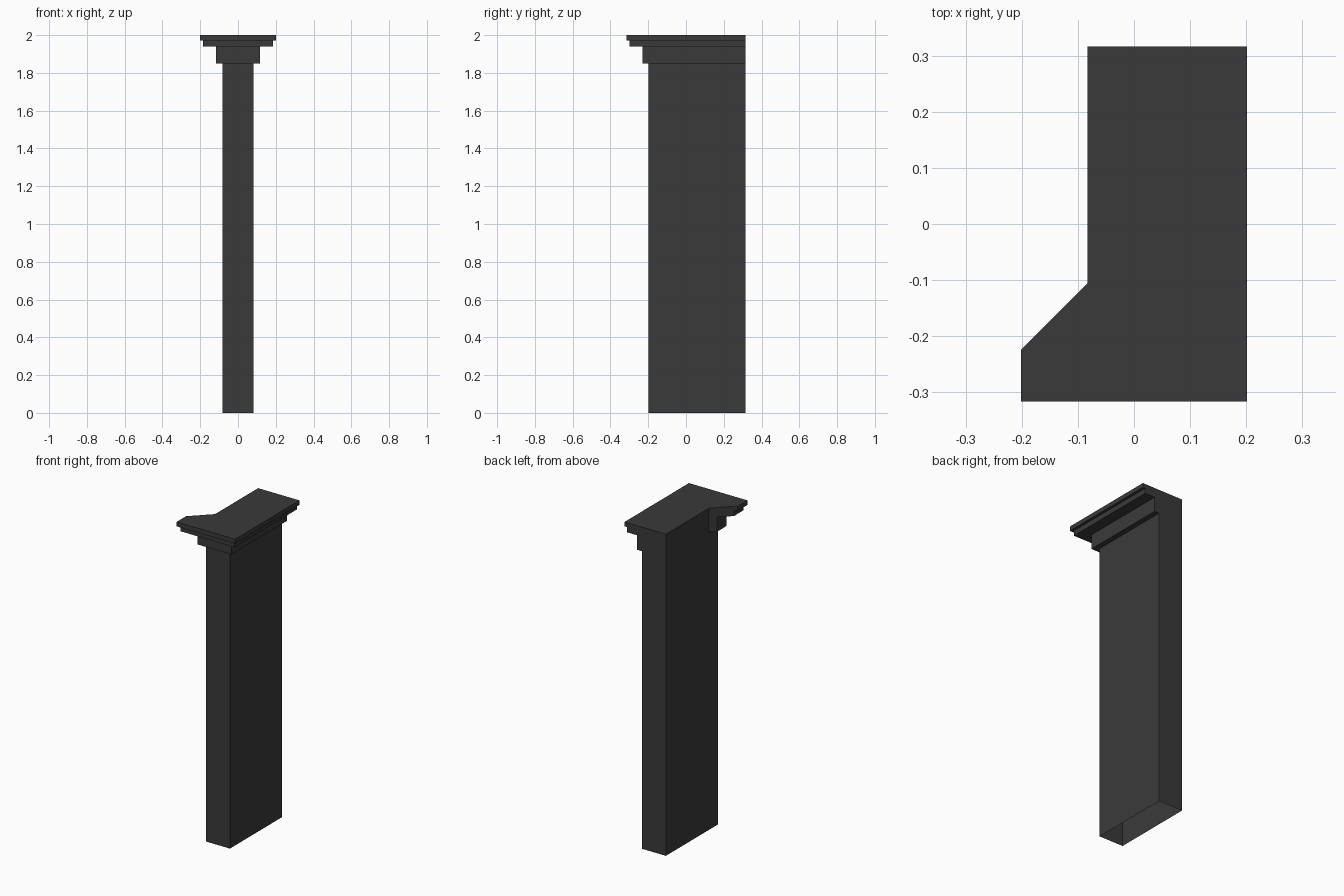
import bpy
import bmesh

cube = bpy.data.objects.get("Cube")
if cube:
    bpy.data.objects.remove(cube, do_unlink=True)

# Single dark grey finish
grey = bpy.data.materials.new("dark_grey")
colour = (0.042, 0.042, 0.042, 1)
grey.diffuse_color = colour
grey.use_nodes = True
grey.node_tree.nodes["Principled BSDF"].inputs["Base Color"].default_value = colour

HALF_WIDTH, FRONT, BACK, TOP = 0.083, -0.198, 0.316, 2.0


def finish(name, bm):
    bmesh.ops.recalc_face_normals(bm, faces=bm.faces)
    mesh = bpy.data.meshes.new(name)
    bm.to_mesh(mesh)
    bm.free()
    mesh.materials.append(grey)
    obj = bpy.data.objects.new(name, mesh)
    bpy.context.collection.objects.link(obj)
    return obj


# Shaft: tall rectangular shell, open underneath
bm = bmesh.new()
outline = [(-HALF_WIDTH, FRONT), (HALF_WIDTH, FRONT), (HALF_WIDTH, BACK), (-HALF_WIDTH, BACK)]
base = bm.faces.new([bm.verts.new((x, y, TOP)) for x, y in outline])
walls = bmesh.ops.extrude_face_region(bm, geom=[base], use_keep_orig=True)
lower = [v for v in walls["geom"] if isinstance(v, bmesh.types.BMVert)]
for v in lower:
    v.co.z = 0
bmesh.ops.delete(bm, geom=[f for f in bm.faces if all(v.co.z == 0 for v in f.verts)],
                 context="FACES_ONLY")
finish("pilaster_shaft", bm)

# Capital moulding: stepped (overhang, height) profile swept round three sides
profile = [(0, 1.85), (0.033, 1.85), (0.033, 1.94), (0.102, 1.94),
           (0.102, 1.972), (0.118, 1.972), (0.118, TOP), (0, TOP)]
# Each station: position on the shaft and mitre direction
stations = [((-HALF_WIDTH, -0.106), (-1, -1)),
            ((-HALF_WIDTH, FRONT), (-1, -1)),
            ((HALF_WIDTH, FRONT), (1, -1)),
            ((HALF_WIDTH, BACK), (1, 0))]
bm = bmesh.new()
rings = [[bm.verts.new((x + d * dx, y + d * dy, z)) for d, z in profile]
         for (x, y), (dx, dy) in stations]
for a, b in zip(rings, rings[1:]):
    for i in range(len(profile) - 1):
        bm.faces.new((a[i], a[i + 1], b[i + 1], b[i]))
# End caps: mitred return on one side, flush with the back on the other
bm.faces.new(rings[0])
bm.faces.new(rings[-1])
finish("capital_moulding", bm)
